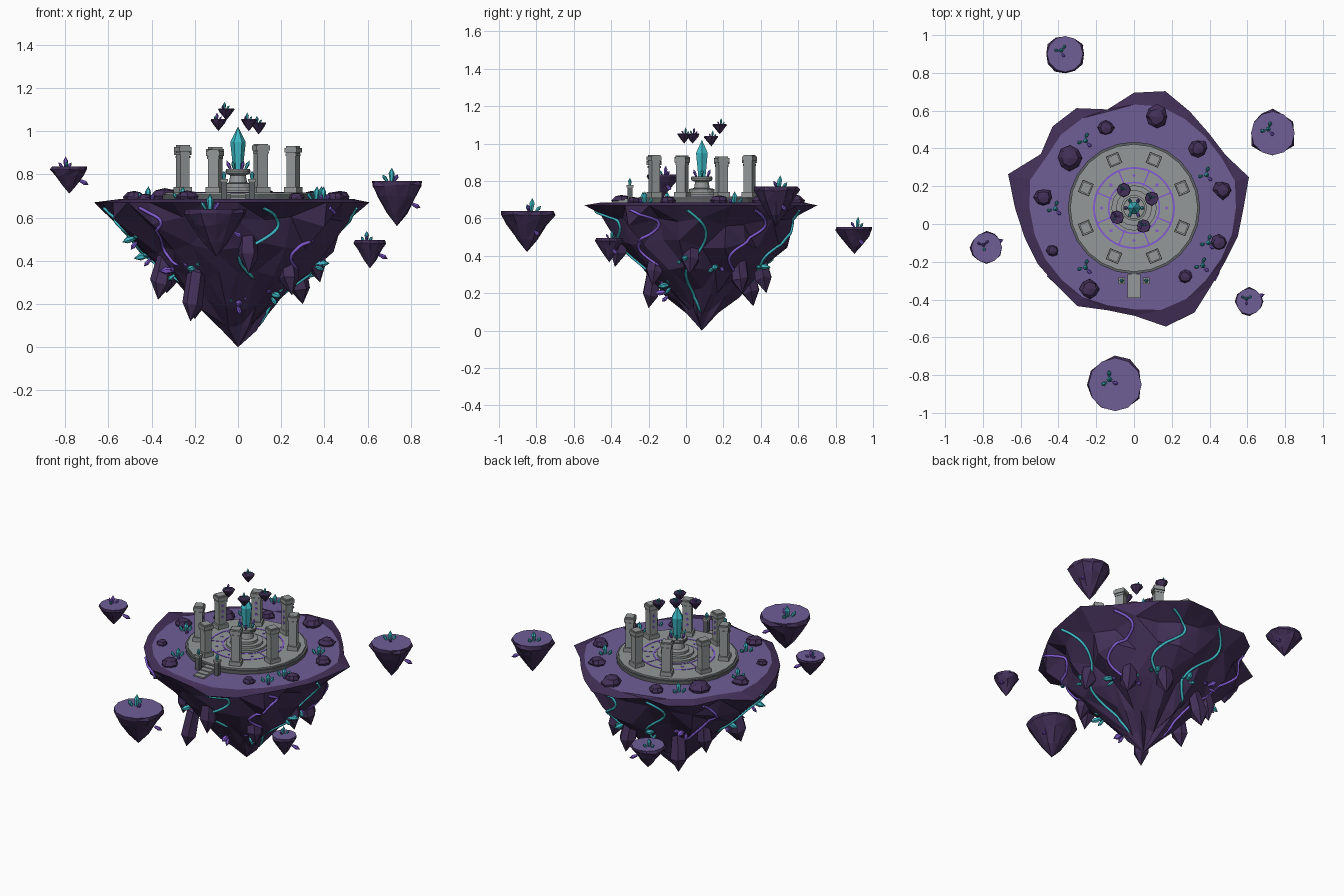
import bpy, bmesh, random
from math import sin, cos, pi, radians, tau
from mathutils import Vector, Matrix
from mathutils.bvhtree import BVHTree

random.seed(7)
if "Cube" in bpy.data.objects:
    bpy.data.objects.remove(bpy.data.objects["Cube"])


def material(name, r, g, b):
    m = bpy.data.materials.new(name)
    m.use_nodes = True
    lin = [((c / 255 + .055) / 1.055) ** 2.4 for c in (r, g, b)] + [1]
    m.diffuse_color = lin
    m.node_tree.nodes["Principled BSDF"].inputs["Base Color"].default_value = lin
    return m


ROCK = material("dark purple rock", 67, 48, 88)
MOSS = material("violet ground", 112, 94, 150)
STONE = material("grey stone", 148, 152, 152)
DARK = material("dark stone", 92, 96, 98)
TEAL = material("turquoise crystal", 62, 188, 200)
GLOW = material("violet crystal", 132, 92, 212)
CENTRE = Vector((0, .085, 0))
GROUND, FLOOR = .685, .715


def polar(deg, r, z):
    a = radians(deg)
    return CENTRE + Vector((r * cos(a), r * sin(a), z))


def finish(name, bm, mats, loc=(0, 0, 0), rot=None):
    bmesh.ops.recalc_face_normals(bm, faces=bm.faces)
    if rot:
        bm.transform(rot.to_matrix().to_4x4())
    bm.transform(Matrix.Translation(loc))
    me = bpy.data.meshes.new(name)
    bm.to_mesh(me)
    bm.free()
    for m in mats:
        me.materials.append(m)
    ob = bpy.data.objects.new(name, me)
    bpy.context.collection.objects.link(ob)
    return ob


def lathe(name, mats, profile, n, loc=(0, 0, 0), up=None, jitter=0, shape=None, cap=True):
    """Faceted solid of revolution; the flat top takes the second material."""
    bm = bmesh.new()
    top = profile[-1][1]
    rings = []
    for r, z in profile:
        if r == 0:
            rings.append([bm.verts.new((0, 0, z))])
            continue
        ring = []
        for i in range(n):
            a = tau * i / n
            k, dz = (shape(i, z) if shape else 1), 0
            if jitter and z < top * .95:
                k *= 1 + random.uniform(-jitter, jitter)
                dz = random.uniform(-jitter, jitter) * top * .3
                a += random.uniform(-jitter, jitter) * 2 / n
            ring.append(bm.verts.new((r * k * cos(a), r * k * sin(a), z + dz)))
        rings.append(ring)
    for lo, hi in zip(rings, rings[1:]):
        for i in range(n):
            j = (i + 1) % n
            if len(lo) == 1:
                bm.faces.new((lo[0], hi[j], hi[i]))
            elif len(hi) == 1:
                bm.faces.new((lo[i], lo[j], hi[0]))
            else:
                bm.faces.new((lo[i], lo[j], hi[j], hi[i]))
    for ring in (rings[0], rings[-1]):
        if cap and len(ring) > 1:
            bm.faces.new(ring)
    if jitter:
        bmesh.ops.triangulate(bm, faces=bm.faces)
    if len(mats) > 1:
        for f in bm.faces:
            f.material_index = int(min(v.co.z for v in f.verts) > top - .001)
    rot = Vector((0, 0, 1)).rotation_difference(Vector(up)) if up else None
    return finish(name, bm, mats, loc, rot)


def box(name, mat, size, loc, deg=0):
    bm = bmesh.new()
    bmesh.ops.create_cube(bm, size=1, matrix=Matrix.Diagonal((*size, 1)))
    return finish(name, bm, [mat], loc, Matrix.Rotation(radians(deg), 3, 'Z').to_quaternion())


def crystal(name, mat, loc, up, r, h):
    lathe(name, [mat], [(r * .6, 0), (r, h * .6), (0, h)], 6, loc, up)


def cluster(name, loc, up, size, main=TEAL, other=GLOW):
    up = Vector(up).normalized()
    side = up.orthogonal()
    crystal(name + "_main", main, loc, up, size * .22, size)
    for k in range(3):
        out = Matrix.Rotation(tau * k / 3 + size * 40, 3, up) @ side
        crystal(name + "_shard", other if k == 1 else main, Vector(loc) + out * size * .22,
                up + out * .55, size * .15, size * .6)


# Main island with a ragged rim, tapering to a point
RIM = [58, 63, 56, 56, 59, 64, 61, 54, 61, 61, 57, 69,
       63, 60, 59, 58, 60, 56, 57, 65, 64, 58, 56, 57]


def ragged(i, z):
    weight = .3 if z > .68 else (z / .67) ** 4
    return 1 + (RIM[i] / 60 - 1) * weight


island = lathe("main_island", [ROCK, MOSS],
               [(0, 0), (.085, .1), (.19, .2), (.31, .33), (.42, .46), (.53, .58), (.6, .67),
                (.545, GROUND), (0, GROUND)], 24, CENTRE, jitter=.13, shape=ragged)
tree = BVHTree.FromPolygons([v.co for v in island.data.vertices],
                            [p.vertices for p in island.data.polygons])


def on_wall(deg, z):
    start = polar(deg, 2, z)
    hit = tree.ray_cast(start, (CENTRE + Vector((0, 0, z)) - start).normalized())
    return hit[0], hit[1]


# Hanging rock spikes
for x, y, tip in [(-.22, -.2, .12), (-.37, -.02, .22), (.3, .3, .2), (.38, .02, .3), (.05, -.38, .34),
                  (.25, -.18, .24), (-.2, .36, .13), (-.33, .27, .25), (.12, .43, .2)]:
    out = Vector((x, y - .085, 0)).normalized()
    lathe("rock_spike", [ROCK], [(0, 0), (.05, .08), (.04, .22), (0, .27)], 6,
          (x, y, tip), Vector((0, 0, 1)) - out * .2, jitter=.12)

# Glowing veins that wind down the walls
for deg, end, mat in [(-78, .32, TEAL), (-42, .35, GLOW), (-8, .1, TEAL), (32, .3, GLOW), (68, .3, TEAL),
                      (105, .25, TEAL), (140, .1, GLOW), (175, .3, TEAL), (218, .38, GLOW)]:
    pts = []
    for k in range(29):
        t = k / 28
        p, nor = on_wall(deg + 11 * sin(t * 6.5), .645 + (end - .645) * t)
        pts.append(p + nor * .003)
    cu = bpy.data.curves.new("wall_vein", 'CURVE')
    cu.dimensions = '3D'
    cu.bevel_depth, cu.bevel_resolution = .008, 1
    cu.use_fill_caps = True
    sp = cu.splines.new('POLY')
    sp.points.add(len(pts) - 1)
    for q, p in zip(sp.points, pts):
        q.co = (*p, 1)
    sp.points[-1].radius = .4
    cu.materials.append(mat)
    bpy.context.collection.objects.link(bpy.data.objects.new("wall_vein", cu))

# Crystals growing from the walls
for k, (deg, z) in enumerate([(232, .36), (205, .35), (-48, .24), (15, .34), (42, .3), (62, .34), (100, .36),
                              (130, .4), (168, .42), (345, .38), (270, .2), (190, .5)]):
    p, nor = on_wall(deg, z)
    pair = (GLOW, TEAL) if k % 3 == 1 else (TEAL, GLOW)
    cluster("wall_crystal", p - nor * .01, nor + Vector((0, 0, .6)), .075, *pair)

# Boulders and crystals on the ground
for x, y, r in [(-.15, .51, .04), (.12, .57, .055), (.34, .4, .045), (.47, .18, .045), (.45, -.1, .04),
                (.27, -.28, .035), (-.235, -.345, .047), (-.43, -.14, .03), (-.48, .14, .045), (-.34, .35, .06)]:
    lathe("boulder", [ROCK], [(r * .9, -.02), (r * 1.05, r * .25), (r * .75, r * .7), (0, r * .85)],
          8, (x, y, GROUND), jitter=.16)
for x, y in [(-.26, .44), (.38, .26), (-.42, .08), (.39, -.1), (-.26, -.23), (.36, -.22)]:
    cluster("ground_crystal", (x, y, GROUND - .005), (.1, 0, 1), .065)

# Round platform with glowing floor runes
lathe("platform_base", [DARK], [(.35, GROUND - .02), (.35, .706)], 24, CENTRE)
lathe("platform_top", [STONE], [(.338, .7), (.338, FLOOR)], 24, CENTRE)
for r, w in [(.212, .005), (.135, .004)]:
    lathe("floor_rune_ring", [GLOW], [(r - w, FLOOR - .002), (r - w, FLOOR + .002), (r + w, FLOOR + .002),
                                      (r + w, FLOOR - .002)], 40, CENTRE, cap=False)
for k in range(8):
    deg = 45 * k
    box("floor_rune_dot", GLOW, (.014, .014, .004), polar(deg, .172, FLOOR), deg + 45)
    deg += 22.5
    box("floor_rune_spoke", GLOW, (.09, .007, .004), polar(deg, .17, FLOOR), deg)
    # Ring of pillars
    h = (.215, .225, .21, .205, .22, .2, .225, .215)[k]
    for part, w, z0, z1 in [("plinth", .07, 0, .025), ("shaft", .052, .025, h - .03),
                            ("collar", .058, h - .045, h - .035), ("cap", .066, h - .03, h - .008),
                            ("crown", .054, h - .008, h)]:
        box("pillar_" + part, STONE, (w * .9, w, z1 - z0), polar(deg, .276, FLOOR + (z0 + z1) / 2), deg)
    for z in (.07, .105, .14):
        p = polar(deg, .276 - .0245, FLOOR + z)
        tilt = Matrix.Rotation(radians(deg), 3, 'Z') @ Matrix.Rotation(pi / 4, 3, 'X')
        bm = bmesh.new()
        bmesh.ops.create_cube(bm, size=1, matrix=Matrix.Diagonal((.004, .014, .014, 1)))
        finish("pillar_rune", bm, [GLOW], p, tilt.to_quaternion())

# Stairs and their small lamp posts
for k in range(4):
    top = FLOOR - .004 - k * .006
    box("stair_step", STONE, (.07, .032, top - .66), (0, -.28 - k * .032, (top + .66) / 2))
for s in (-1, 1):
    x = s * .065
    box("stair_post", DARK, (.028, .028, .09), (x, -.3, .725))
    box("stair_post_cap", STONE, (.036, .036, .012), (x, -.3, .772))
    crystal("stair_post_crystal", TEAL, (x, -.3, .776), (0, 0, 1), .011, .04)

# Pedestal and the great crystal
lathe("pedestal", [STONE], [(.12, .71), (.12, .727), (.095, .727), (.095, .742), (.068, .742), (.068, .757),
                            (.042, .762), (.036, .795), (.055, .803), (.055, .825)], 16, CENTRE)
lathe("pedestal_band", [DARK], [(.058, .808), (.058, .818)], 16, CENTRE)
lathe("great_crystal", [TEAL], [(.022, .82), (.036, .95), (0, 1.02)], 6, CENTRE)
for k in range(6):
    p = polar(60 * k, .034, .822)
    crystal("pedestal_crystal", GLOW if k % 2 else TEAL, p, polar(60 * k, .45, 1) - CENTRE, .009, .045)


# Floating islets, large ones around and small ones above
def islet(name, x, y, top, r, h, n):
    lathe(name, [ROCK, MOSS] if r > .05 else [ROCK],
          [(0, 0), (r * .38, h * .3), (r * .76, h * .66), (r, h * .9), (r * .95, h), (0, h)],
          n, (x, y, top - h), jitter=.08)
    cluster(name + "_crystal", (x - r * .2, y + r * .15, top - .003), (0, .1, 1), .02 + r * .36,
            *((GLOW, TEAL) if x < -.06 and r < .09 else (TEAL, GLOW)))
    if r > .05:
        crystal(name + "_under_crystal", GLOW, (x + r * .55, y + r * .3, top - h * .5), (1, .4, -.5), .012, .05)


for x, y, top, r, h in [(-.365, .9, .555, .1, .145), (.735, .48, .77, .122, .21), (-.78, -.125, .835, .085, .125),
                        (.61, -.41, .495, .073, .13), (-.1, -.85, .64, .148, .22)]:
    islet("floating_islet", x, y, top, r, h, 12)
for x, y, top in [(-.055, .18, 1.105), (.095, .135, 1.04), (-.09, .035, 1.055), (.05, -.01, 1.055)]:
    islet("hovering_rock", x, y, top, .037, .055, 8)
